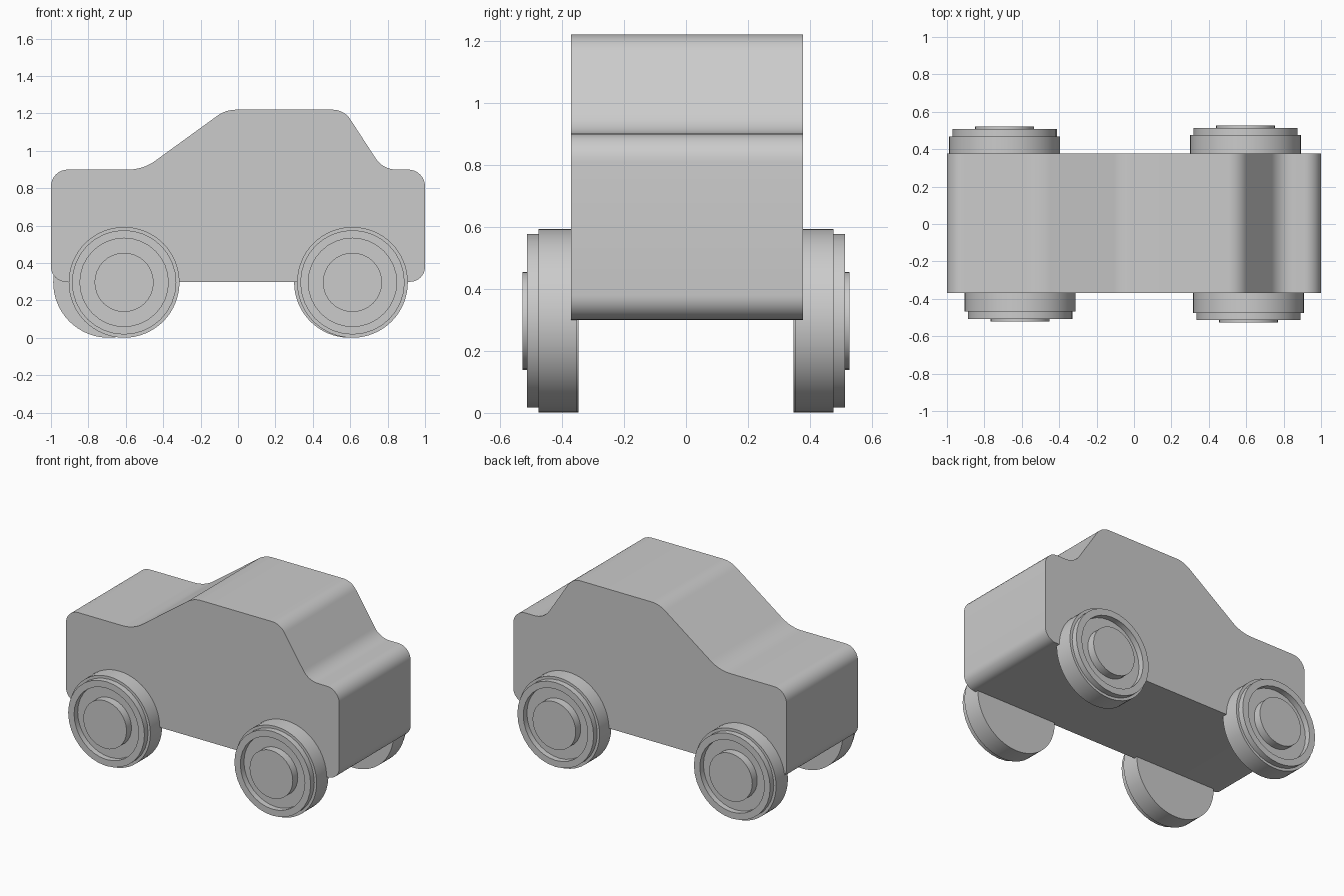
import bpy, bmesh, math
from mathutils import Vector

if "Cube" in bpy.data.objects:
    bpy.data.objects.remove(bpy.data.objects["Cube"])


def finish(name, bm, location=(0, 0, 0)):
    bmesh.ops.recalc_face_normals(bm, faces=bm.faces)
    mesh = bpy.data.meshes.new(name)
    bm.to_mesh(mesh)
    bm.free()
    obj = bpy.data.objects.new(name, mesh)
    obj.location = location
    bpy.context.collection.objects.link(obj)
    bpy.ops.object.select_all(action='DESELECT')
    obj.select_set(True)
    bpy.context.view_layer.objects.active = obj
    bpy.ops.object.shade_smooth_by_angle(angle=math.radians(30))
    return obj


def rounded(corners, steps=8):
    """Round each (x, z, tangent length) corner with a circular arc."""
    out = []
    for i, (x, z, cut) in enumerate(corners):
        p = Vector((x, z))
        a = (Vector(corners[i - 1][:2]) - p).normalized()
        b = (Vector(corners[(i + 1) % len(corners)][:2]) - p).normalized()
        w = math.sin(a.angle(b) / 2)
        for k in range(steps + 1):
            t = k / steps
            c0, c1, c2 = (1 - t) ** 2, 2 * w * t * (1 - t), t * t
            out.append((c0 * (p + a * cut) + c1 * p + c2 * (p + b * cut)) / (c0 + c1 + c2))
    return out


def extrude_profile(name, points, y0, y1):
    bm = bmesh.new()
    face = bm.faces.new([bm.verts.new((p.x, y0, p.y)) for p in points])
    new = bmesh.ops.extrude_face_region(bm, geom=[face], use_keep_orig=True)["geom"]
    bmesh.ops.translate(bm, vec=(0, y1 - y0, 0),
                        verts=[g for g in new if isinstance(g, bmesh.types.BMVert)])
    return finish(name, bm)


def lathe(name, profile, location, side, segments, closed=False):
    """Turn (radius, depth) points around the y axis."""
    bm = bmesh.new()
    angles = [2 * math.pi * i / segments for i in range(segments)]
    rings = [[bm.verts.new((r * math.cos(a), side * d, r * math.sin(a))) for a in angles]
             for r, d in profile]
    pairs = list(zip(rings, rings[1:]))
    if closed:
        pairs.append((rings[-1], rings[0]))
    else:
        bm.faces.new(rings[0])
        bm.faces.new(rings[-1])
    for lo, hi in pairs:
        for i in range(segments):
            j = (i + 1) % segments
            bm.faces.new((lo[i], lo[j], hi[j], hi[i]))
    return finish(name, bm, location)


# Car body: one rounded side profile pulled across the width
outline = [(-1, 0.3, 0.08), (1, 0.3, 0.08), (1, 0.9, 0.09), (0.775, 0.9, 0.07),
           (0.567, 1.22, 0.06), (-0.066, 1.22, 0.055), (-0.507, 0.9, 0.08), (-1, 0.9, 0.09)]
extrude_profile("car_body", rounded(outline), -0.37, 0.377)

# Wheels: solid tyre disc, raised rim ring and hub cap, each hand-placed
wheels = [("front_left", -0.609, -1, -0.006), ("front_right", 0.612, -1, 0),
          ("back_left", -0.692, 1, -0.006), ("back_right", 0.596, 1, 0)]
for label, x, side, shift in wheels:
    loc = (x, side * shift, 0.297)
    lathe(label + "_tyre", [(0.296, 0.352), (0.296, 0.475)], loc, side, 64)
    lathe(label + "_rim", [(0.279, 0.46), (0.279, 0.513), (0.236, 0.513), (0.236, 0.46)],
          loc, side, 32, closed=True)
    lathe(label + "_hub", [(0.158, 0.46), (0.158, 0.527)], loc, side, 32)
